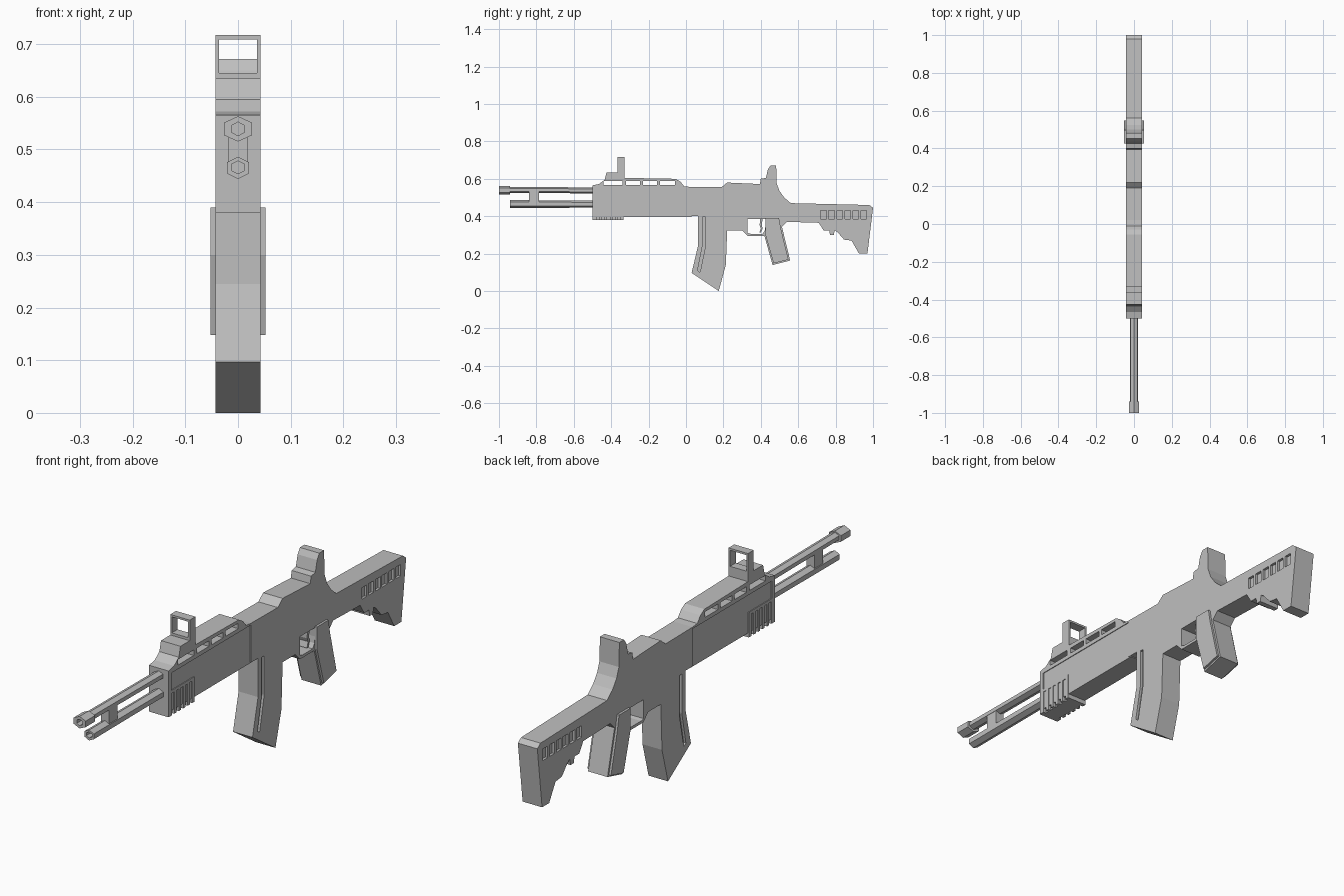
import bpy, bmesh, math

grey = bpy.data.materials.new("mid grey")
grey.diffuse_color = (0.52, 0.52, 0.52, 1)
W = 0.043  # half width of the body


def finish(name, bm):
    bmesh.ops.recalc_face_normals(bm, faces=bm.faces)
    me = bpy.data.meshes.new(name)
    bm.to_mesh(me)
    bm.free()
    me.materials.append(grey)
    ob = bpy.data.objects.new(name, me)
    bpy.context.collection.objects.link(ob)
    return ob


def add_prism(bm, pts, x0, x1):
    """Side profile of (y, z) points extruded from x0 to x1."""
    a = [bm.verts.new((x0, y, z)) for y, z in pts]
    b = [bm.verts.new((x1, y, z)) for y, z in pts]
    bm.faces.new(a)
    bm.faces.new(b[::-1])
    for i in range(len(pts)):
        j = (i + 1) % len(pts)
        bm.faces.new((a[i], b[i], b[j], a[j]))


def prism(name, pts, w):
    bm = bmesh.new()
    add_prism(bm, pts, -w, w)
    return finish(name, bm)


def rect(y0, y1, z0, z1):
    return [(y0, z0), (y1, z0), (y1, z1), (y0, z1)]


def cut(ob, shapes):
    """Subtract prisms given as (points, x0, x1)."""
    bm = bmesh.new()
    for pts, x0, x1 in shapes:
        add_prism(bm, pts, x0, x1)
    cutter = finish("cutter", bm)
    cutter.hide_render = True
    mod = ob.modifiers.new("cut", 'BOOLEAN')
    mod.operation, mod.solver, mod.object = 'DIFFERENCE', 'EXACT', cutter
    dg = bpy.context.evaluated_depsgraph_get()
    me = bpy.data.meshes.new_from_object(ob.evaluated_get(dg))
    ob.modifiers.clear()
    ob.data = me
    bpy.data.objects.remove(cutter)


def both_sides(pts, w, depth):
    return [(pts, w - depth, w + 0.02), (pts, -w - 0.02, -w + depth)]


def hex_tube(name, rings):
    """Six-sided tube along y from (y, z centre, x radius, z radius) rings."""
    bm = bmesh.new()
    loops = []
    for y, z, rx, rz in rings:
        loops.append([bm.verts.new((rx / 0.866 * math.sin(k * math.pi / 3), y,
                                    z + rz * math.cos(k * math.pi / 3))) for k in range(6)])
    for a, b in zip(loops, loops[1:]):
        for k in range(6):
            bm.faces.new((a[k], a[(k + 1) % 6], b[(k + 1) % 6], b[k]))
    bm.faces.new(loops[0])
    bm.faces.new(loops[-1])
    return finish(name, bm)


# receiver and stock
receiver = prism("receiver_and_stock", [
    (0.02, 0.40), (0.22, 0.40), (0.22, 0.325), (0.30, 0.325), (0.33, 0.295), (0.43, 0.295),
    (0.45, 0.34), (0.51, 0.34), (0.54, 0.37), (0.71, 0.365), (0.735, 0.325), (0.765, 0.325),
    (0.77, 0.30), (0.79, 0.30), (0.795, 0.325), (0.81, 0.315), (0.845, 0.275), (0.885, 0.27),
    (0.925, 0.20), (0.97, 0.20), (1.0, 0.445), (0.98, 0.46), (0.56, 0.47), (0.525, 0.50),
    (0.50, 0.535), (0.485, 0.575), (0.482, 0.672), (0.452, 0.672), (0.438, 0.65),
    (0.427, 0.605), (0.40, 0.60), (0.395, 0.572), (0.22, 0.58), (0.19, 0.555), (0.02, 0.557)], W)
shapes = [([(0.33, 0.31), (0.345, 0.306), (0.41, 0.306), (0.425, 0.33), (0.425, 0.385),
            (0.33, 0.385)], -0.1, 0.1)]
for i in range(6):  # recessed slots near the butt
    y = 0.72 + i * 0.043
    shapes += both_sides(rect(y, y + 0.031, 0.385, 0.431), W, 0.01)
cut(receiver, shapes)

# trigger
prism("trigger", [(0.395, 0.39), (0.41, 0.39), (0.405, 0.35), (0.41, 0.335), (0.40, 0.312),
                  (0.392, 0.312), (0.40, 0.335), (0.394, 0.35)], 0.03)

# magazine with a groove along each side
magazine = prism("magazine", [(0.065, 0.41), (0.065, 0.245), (0.03, 0.097), (0.175, 0.0),
                              (0.213, 0.14), (0.22, 0.32), (0.22, 0.41)], W)
cut(magazine, both_sides([(0.088, 0.395), (0.088, 0.24), (0.062, 0.11), (0.075, 0.10),
                          (0.104, 0.24), (0.104, 0.395)], W, 0.01))

# grip core with a raised pad on each side
prism("grip_core", [(0.43, 0.385), (0.50, 0.385), (0.515, 0.335), (0.557, 0.163),
                    (0.463, 0.139), (0.418, 0.30)], W)
prism("grip_pads", [(0.425, 0.39), (0.497, 0.39), (0.507, 0.335), (0.548, 0.168),
                    (0.468, 0.148), (0.425, 0.30)], 0.052)

# lower handguard, slightly narrower than the receiver
prism("handguard", rect(-0.495, 0.03, 0.397, 0.555), 0.040)

# ribbed front block
grille = prism("front_grille", rect(-0.5, -0.335, 0.38, 0.48), W)
shapes = []
for i in range(5):
    y = -0.478 + i * 0.028
    shapes += both_sides(rect(y, y + 0.015, 0.37, 0.468), W, 0.011)
cut(grille, shapes)
prism("front_plate", rect(-0.5, -0.48, 0.47, 0.556), W)

# upper rail with the front sight frame
rail = prism("top_rail", [
    (-0.5, 0.55), (0.02, 0.55), (0.02, 0.557), (-0.01, 0.56), (-0.03, 0.585), (-0.055, 0.60),
    (-0.33, 0.605), (-0.33, 0.717), (-0.366, 0.717), (-0.366, 0.635), (-0.425, 0.635),
    (-0.435, 0.595), (-0.465, 0.572), (-0.5, 0.565)], W)
shapes = [(rect(a, b, 0.566, 0.588), -0.1, 0.1) for a, b in
          ((-0.44, -0.34), (-0.32, -0.245), (-0.23, -0.155), (-0.14, -0.06))]
shapes.append((rect(-0.40, -0.30, 0.645, 0.709), -0.036, 0.036))
cut(rail, shapes)

# barrels, each with a hollow muzzle
hex_tube("upper_barrel", [
    (-0.48, 0.538, 0.019, 0.016), (-0.94, 0.541, 0.019, 0.016), (-0.94, 0.539, 0.0265, 0.024),
    (-1.0, 0.539, 0.0265, 0.024), (-1.0, 0.539, 0.012, 0.013), (-0.95, 0.539, 0.012, 0.013)])
hex_tube("lower_barrel", [
    (-0.48, 0.465, 0.020, 0.019), (-0.94, 0.465, 0.021, 0.021), (-0.94, 0.466, 0.012, 0.012),
    (-0.89, 0.466, 0.012, 0.012)])
prism("barrel_bridge", rect(-0.84, -0.785, 0.465, 0.54), 0.018)
